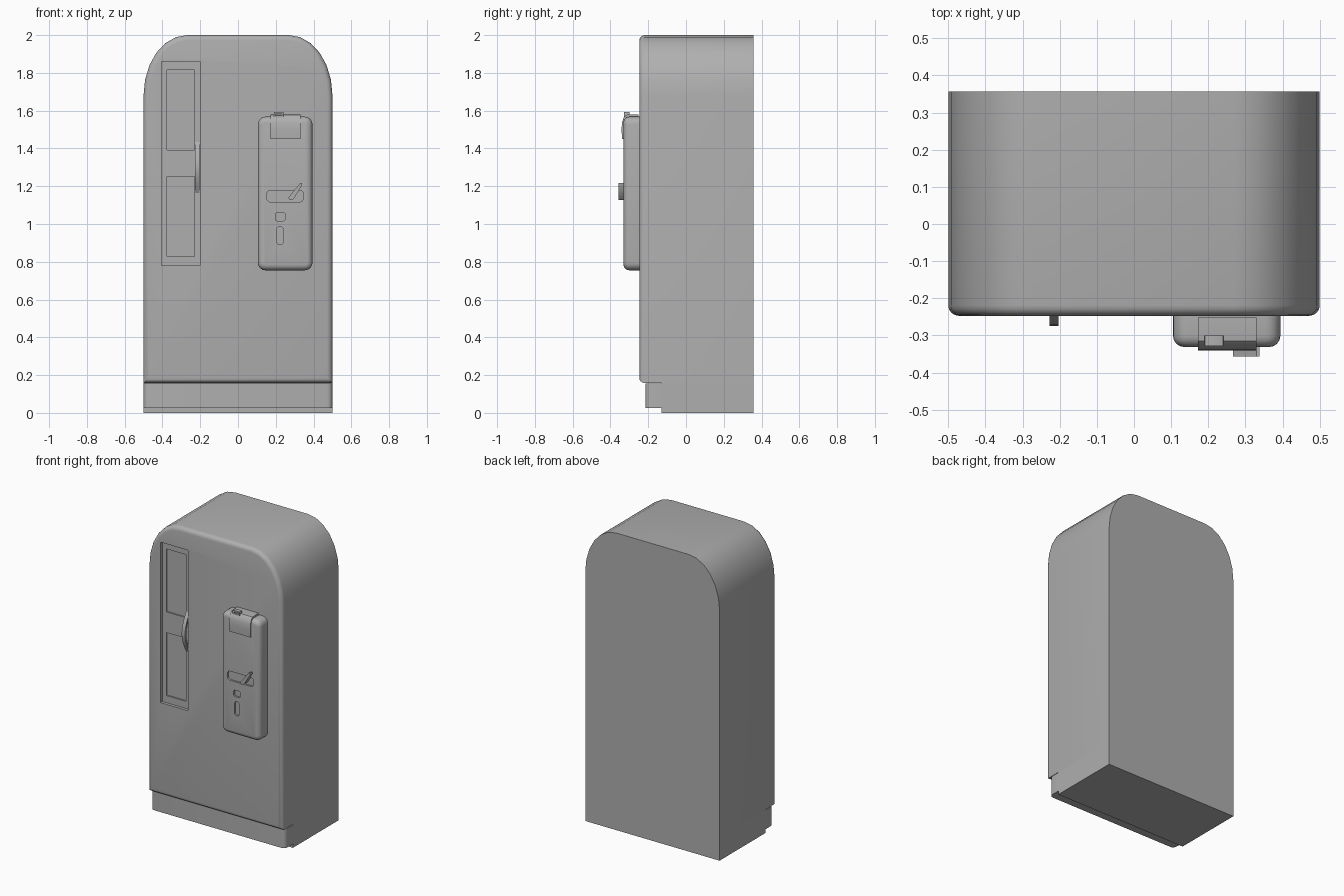
import bpy, bmesh, math

if "Cube" in bpy.data.objects:
    bpy.data.objects.remove(bpy.data.objects["Cube"])

grey = bpy.data.materials.new("mid_grey")
grey.diffuse_color = (0.43, 0.43, 0.43, 1)
grey.use_nodes = True
grey.node_tree.nodes["Principled BSDF"].inputs["Base Color"].default_value = grey.diffuse_color


def prism(name, pts, a, b, axis='y', bevel=0, segs=4):
    """Extrude a 2D outline from a to b; optionally round the rim at a."""
    bm = bmesh.new()

    def co(p, t):
        return {'x': (t, p[0], p[1]), 'y': (p[0], t, p[1]), 'z': (p[0], p[1], t)}[axis]
    front = [bm.verts.new(co(p, a)) for p in pts]
    back = [bm.verts.new(co(p, b)) for p in pts]
    rim = bm.faces.new(front)
    bm.faces.new(back[::-1])
    n = len(pts)
    for i in range(n):
        j = (i + 1) % n
        bm.faces.new((front[j], front[i], back[i], back[j]))
    bmesh.ops.recalc_face_normals(bm, faces=bm.faces)
    if bevel:
        bmesh.ops.bevel(bm, geom=list(rim.edges), offset=bevel, segments=segs,
                        profile=0.5, affect='EDGES', clamp_overlap=True)
    me = bpy.data.meshes.new(name)
    bm.to_mesh(me)
    bm.free()
    me.materials.append(grey)
    ob = bpy.data.objects.new(name, me)
    bpy.context.collection.objects.link(ob)
    return ob


def rect(x0, x1, z0, z1, r=0, segs=4):
    """Rectangle outline with optional rounded corners."""
    if not r:
        return [(x0, z0), (x1, z0), (x1, z1), (x0, z1)]
    pts = []
    for cx, cz, s in ((x1 - r, z0 + r, -90), (x1 - r, z1 - r, 0),
                      (x0 + r, z1 - r, 90), (x0 + r, z0 + r, 180)):
        for i in range(segs + 1):
            t = math.radians(s + 90 * i / segs)
            pts.append((cx + r * math.cos(t), cz + r * math.sin(t)))
    return pts


def activate(ob):
    bpy.ops.object.select_all(action='DESELECT')
    ob.select_set(True)
    bpy.context.view_layer.objects.active = ob


def cut(ob, outline, a, b):
    """Sink a recess of the given outline into ob."""
    cutter = prism("recess_cutter", outline, a, b)
    cutter.hide_render = True
    mod = ob.modifiers.new("recess", 'BOOLEAN')
    mod.object, mod.operation, mod.solver = cutter, 'DIFFERENCE', 'EXACT'
    activate(ob)
    bpy.ops.object.modifier_apply(modifier=mod.name)
    bpy.data.objects.remove(cutter)


FRONT, SPLIT, BACK = -0.247, -0.13, 0.357

# cabinet: straight sides and broad rounded shoulders
arc = [(0.27 + 0.23 * math.cos(t), 1.68 + 0.32 * math.sin(t))
       for t in (math.pi / 2 * i / 6 for i in range(7))]
outline = [(-0.5, 0.158), (0.5, 0.158)] + arc + [(-x, z) for x, z in reversed(arc)]
cabinet = prism("cabinet", outline, FRONT, BACK, bevel=0.028)

# bottle door: shallow frame with two deeper windows
cut(cabinet, rect(-0.405, -0.2, 0.78, 1.86), -0.4, FRONT + 0.02)
for z0, z1 in ((0.828, 1.252), (1.391, 1.815)):
    cut(cabinet, rect(-0.375, -0.23, z0, z1), -0.4, FRONT + 0.03)

# bow-shaped door handle
N = 10
bow = [(-0.224 - 0.05 * math.sin(math.pi * i / N), 1.16 + 0.28 * i / N) for i in range(N + 1)]
inner = [(-0.224 - 0.036 * math.sin(math.pi * i / N), 1.175 + 0.25 * i / N) for i in range(N + 1)]
handle = prism("door_handle", bow + inner[::-1], -0.228, -0.203, 'x')

# base, and a kick plate with rounded front corners
base = prism("base", rect(-0.5, 0.5, 0, 0.158), SPLIT, BACK)
r = 0.028
corner = [(0.5 - r + r * math.sin(t), -0.215 + r - r * math.cos(t))
          for t in (math.pi / 2 * i / 4 for i in range(5))]
kick_plan = corner + [(0.5, SPLIT), (-0.5, SPLIT)] + [(-x, y) for x, y in reversed(corner)]
kick = prism("kick_plate", kick_plan, 0.025, 0.155, 'z')

# coin unit with its recesses
UNIT = -0.331
unit = prism("coin_unit", rect(0.105, 0.394, 0.755, 1.568, 0.04, 5), UNIT, FRONT, bevel=0.03)
for hole in (rect(0.153, 0.345, 1.117, 1.178, 0.018),
             rect(0.2, 0.248, 1.017, 1.06, 0.008),
             rect(0.206, 0.24, 0.892, 0.985, 0.013)):
    cut(unit, hole, -0.4, UNIT + 0.012)

# curved hood over the top of the unit
hood_side = [(-0.252, 1.45), (-0.339, 1.45), (-0.341, 1.5), (-0.339, 1.535),
             (-0.331, 1.562), (-0.315, 1.578), (-0.29, 1.581), (-0.252, 1.581)]
hood = prism("hood", hood_side, 0.172, 0.33, 'x')

# coin slot block on the hood
slot = prism("coin_slot", rect(0.19, 0.241, 1.56, 1.593, 0.004, 2), -0.328, -0.3)
cut(slot, rect(0.199, 0.232, 1.574, 1.583), -0.4, -0.316)

# slanted lever, wide at the pivot end
lever_shape = [(0.267, 1.14), (0.272, 1.127), (0.284, 1.126), (0.297, 1.136),
               (0.338, 1.205), (0.338, 1.218), (0.33, 1.218)]
lever = prism("lever", lever_shape, -0.357, UNIT + 0.012)

# smooth shading with crisp edges
for ob in (cabinet, handle, base, kick, unit, hood, slot, lever):
    activate(ob)
    bpy.ops.object.shade_smooth_by_angle(angle=math.radians(32))
